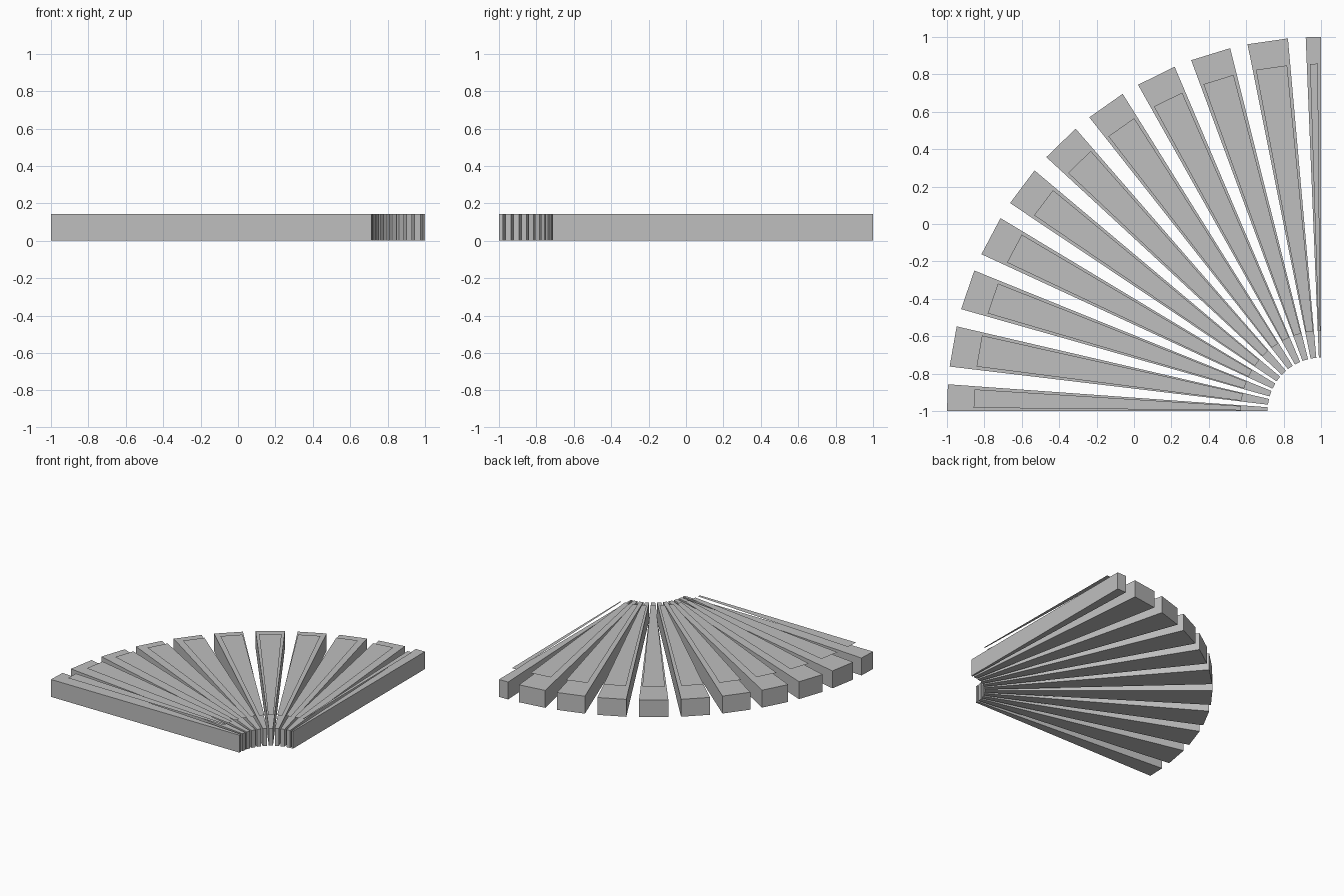
import bpy
import bmesh
from math import radians, sin, cos

cube = bpy.data.objects.get("Cube")
if cube:
    bpy.data.objects.remove(cube, do_unlink=True)

GREY = (0.52, 0.52, 0.52, 1.0)
mat = bpy.data.materials.new("light grey")
mat.use_nodes = True
mat.diffuse_color = GREY
mat.node_tree.nodes["Principled BSDF"].inputs["Base Color"].default_value = GREY

HEIGHT = 0.143       # block height
PANEL_Z = 0.186      # panels hover just above the blocks
PITCH = 8.98         # degrees between neighbouring blocks
WIDTH = 6.25         # angular width of a block
INSET = 0.53         # angular margin of the panels


def wedge(name, r_in, r_out, a0, a1, z, height=0.0):
    """Flat-ended sector around the corner (1, -1), optionally extruded."""
    corners = [(r_in, a0), (r_in, a1), (r_out, a1), (r_out, a0)]
    bm = bmesh.new()
    face = bm.faces.new([
        bm.verts.new((1 - r * cos(radians(a)), -1 + r * sin(radians(a)), z))
        for r, a in corners])
    if height:
        ext = bmesh.ops.extrude_face_region(bm, geom=[face], use_keep_orig=True)
        top = [v for v in ext["geom"] if isinstance(v, bmesh.types.BMVert)]
        bmesh.ops.translate(bm, verts=top, vec=(0, 0, height))
        bmesh.ops.recalc_face_normals(bm, faces=bm.faces)
    else:
        face.normal_update()
        if face.normal.z < 0:
            face.normal_flip()
    mesh = bpy.data.meshes.new(name)
    bm.to_mesh(mesh)
    bm.free()
    mesh.materials.append(mat)
    obj = bpy.data.objects.new(name, mesh)
    bpy.context.collection.objects.link(obj)


# Fan of blocks, the two end ones cut off at the quarter-circle limits
for i in range(11):
    start = i * PITCH - 2.15
    a0, a1 = max(start, 0), min(start + WIDTH, 90)
    wedge(f"fan_block_{i + 1}", 2 / 7, 2.0, a0, a1, 0, HEIGHT)
    wedge(f"top_panel_{i + 1}", 3 / 7, 13 / 7, a0 + INSET, a1 - INSET, PANEL_Z)
